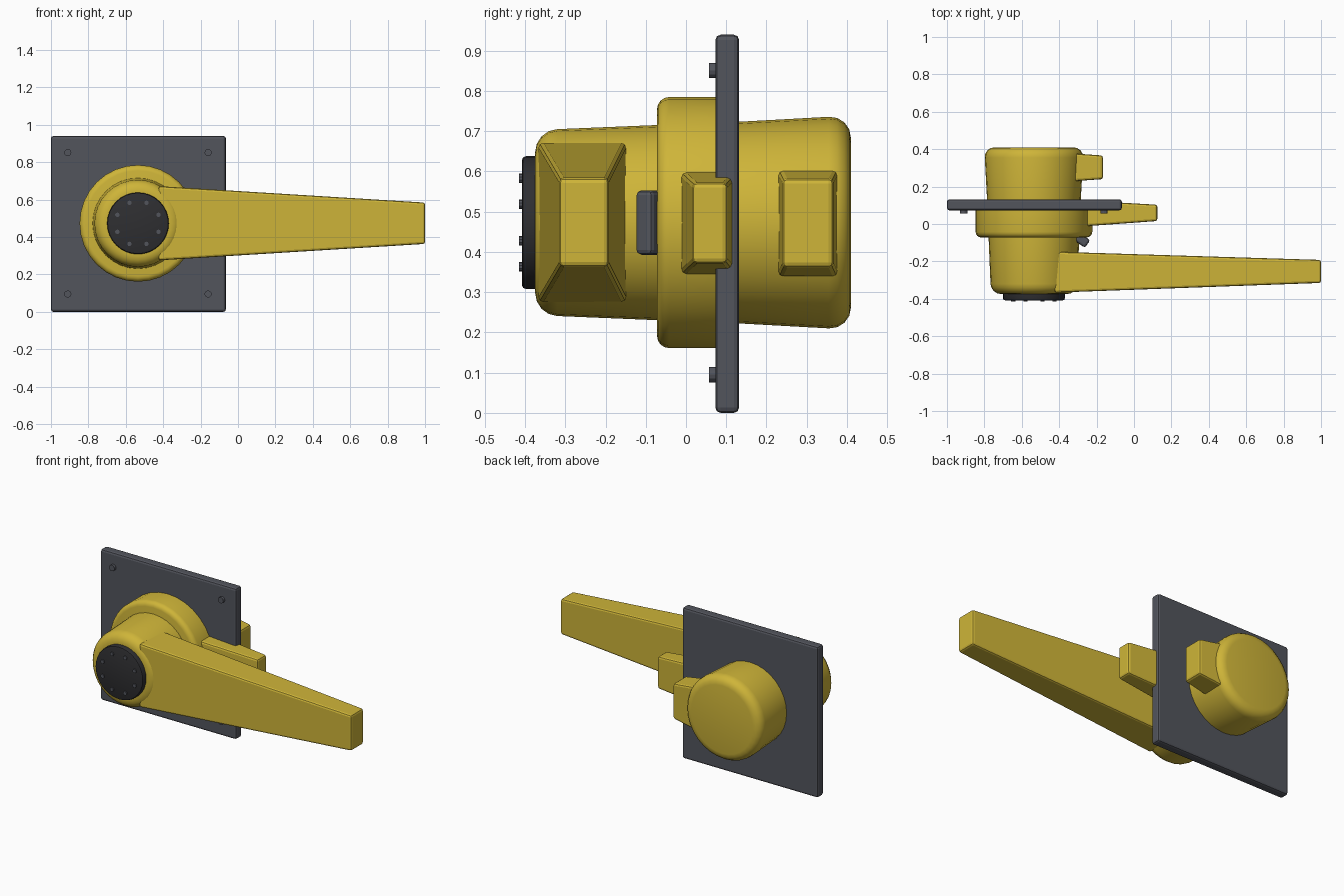
import bpy, bmesh, math
from mathutils import Matrix, Vector

if "Cube" in bpy.data.objects:
    bpy.data.objects.remove(bpy.data.objects["Cube"], do_unlink=True)


def material(name, rgb):
    m = bpy.data.materials.new(name)
    m.use_nodes = True
    m.diffuse_color = (*rgb, 1)
    m.node_tree.nodes["Principled BSDF"].inputs["Base Color"].default_value = (*rgb, 1)
    return m


YELLOW = material("yellow paint", (0.62, 0.46, 0.04))
GREY = material("slate grey", (0.085, 0.09, 0.108))
BLACK = material("black cap", (0.028, 0.028, 0.031))
CX, CZ = -0.535, 0.473


def finish(bm, name, mat, smooth=False):
    bmesh.ops.recalc_face_normals(bm, faces=bm.faces)
    me = bpy.data.meshes.new(name)
    bm.to_mesh(me)
    bm.free()
    me.materials.append(mat)
    ob = bpy.data.objects.new(name, me)
    bpy.context.collection.objects.link(ob)
    if smooth:
        bpy.ops.object.select_all(action="DESELECT")
        ob.select_set(True)
        bpy.context.view_layer.objects.active = ob
        bpy.ops.object.shade_smooth_by_angle(angle=math.radians(30))
    return ob


def drum(name, mat, x, z, y0, y1, r0, r1, round0=0, round1=0, sides=32, segs=4):
    """Tapered disc along y with optionally rounded rims."""
    bm = bmesh.new()
    bmesh.ops.create_cone(bm, cap_ends=True, segments=sides, radius1=r0, radius2=r1, depth=y1 - y0)
    place = Matrix.Translation((x, (y0 + y1) / 2, z)) @ Matrix.Rotation(-math.pi / 2, 4, "X")
    bmesh.ops.transform(bm, matrix=place, verts=bm.verts)
    for y, width in ((y0, round0), (y1, round1)):
        if width:
            rim = [e for e in bm.edges if all(abs(v.co.y - y) < 1e-4 for v in e.verts)]
            bmesh.ops.bevel(bm, geom=rim, offset=width, segments=segs, profile=0.5, affect="EDGES")
    return finish(bm, name, mat, sides > 16)


def block(name, mat, start, end, bevel, segs=2):
    """Box between two x stations, each (x, y0, y1, z0, z1)."""
    bm = bmesh.new()
    bmesh.ops.create_cube(bm, size=1)
    for v in bm.verts:
        x, y0, y1, z0, z1 = start if v.co.x < 0 else end
        v.co = Vector((x, y0 if v.co.y < 0 else y1, z0 if v.co.z < 0 else z1))
    bmesh.ops.bevel(bm, geom=bm.edges[:], offset=bevel, segments=segs, profile=0.5, affect="EDGES")
    return finish(bm, name, mat)


# Mounting plate and its corner screws
block("mounting_plate", GREY, (-1, 0.073, 0.132, 0, 0.94), (-0.065, 0.073, 0.132, 0, 0.94), 0.013)
for sx in (-1, 1):
    for sz in (-1, 1):
        drum("plate_screw", GREY, CX + sx * 0.375, CZ + sz * 0.378, 0.057, 0.08, 0.019, 0.019, sides=12)

# Round housings on both sides of the plate
drum("collar", YELLOW, CX, CZ, -0.072, 0.08, 0.312, 0.312, round0=0.03)
drum("front_hub", YELLOW, CX, CZ, -0.375, -0.06, 0.23, 0.243, round0=0.055)
drum("rear_hub", YELLOW, CX, CZ, 0.12, 0.41, 0.25, 0.266, round1=0.055)

# Black end cap with a ring of screws
drum("end_cap", BLACK, CX, CZ, -0.408, -0.36, 0.165, 0.165, round0=0.01, segs=2)
for i in range(8):
    a = math.radians(22.5 + 45 * i)
    drum("cap_screw", GREY, CX + 0.119 * math.cos(a), CZ + 0.119 * math.sin(a),
         -0.415, -0.4, 0.012, 0.012, sides=10)

# Long handle and the two short tabs
block("handle", YELLOW, (-0.425, -0.367, -0.148, 0.275, 0.672), (1, -0.315, -0.192, 0.363, 0.584), 0.012)
block("pointer_tab", YELLOW, (-0.26, -0.012, 0.125, 0.345, 0.598), (0.125, 0.016, 0.103, 0.372, 0.572), 0.012)
block("rear_tab", YELLOW, (-0.32, 0.229, 0.377, 0.338, 0.603), (-0.166, 0.24, 0.366, 0.362, 0.582), 0.012)

# Small slanted latch in front of the collar
latch = block("latch", GREY, (-0.035, -0.025, 0.025, -0.08, 0.08), (0.035, -0.025, 0.025, -0.08, 0.08), 0.012)
latch.location = (-0.277, -0.087, CZ)
latch.rotation_euler.z = math.radians(-35)
